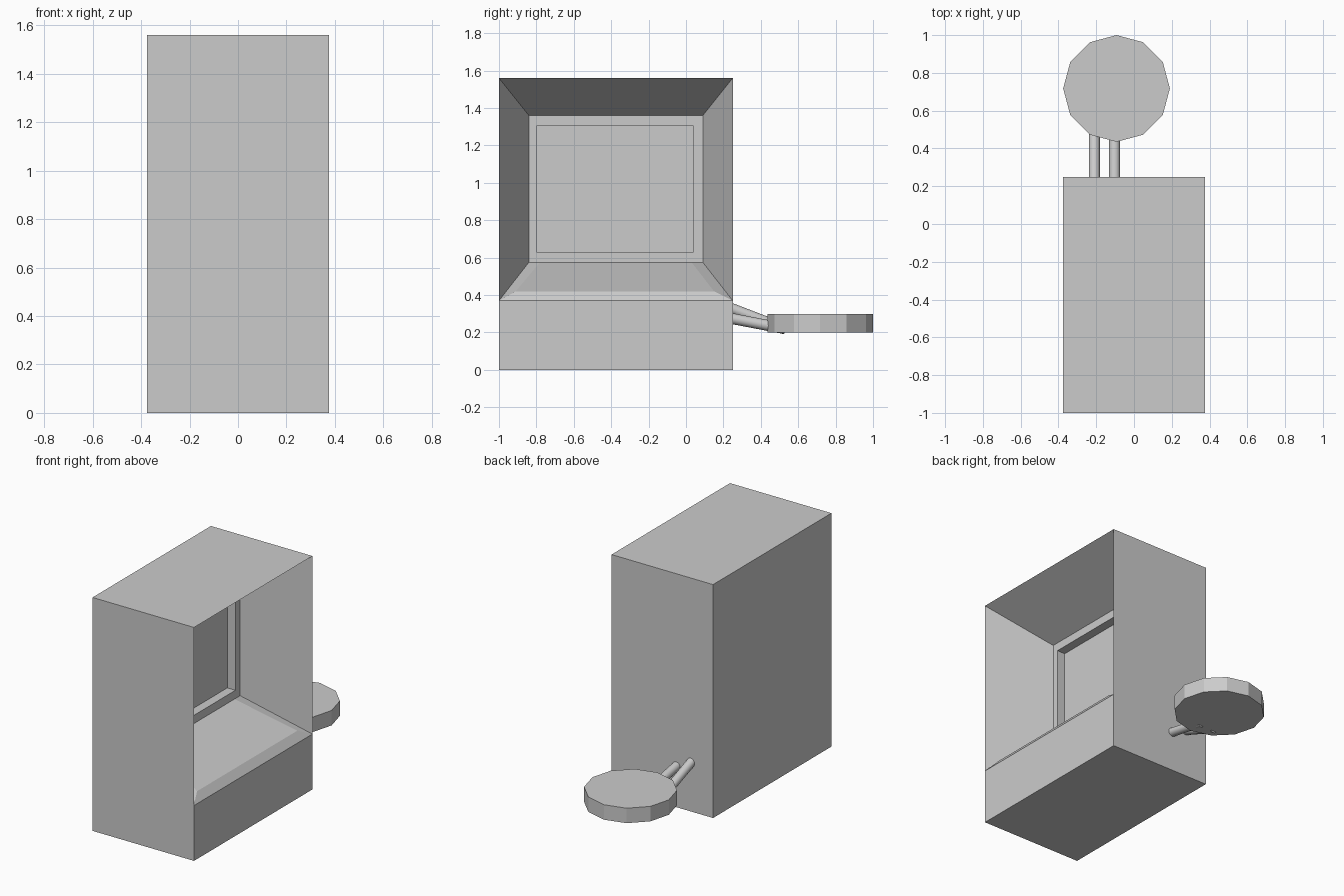
import bpy, bmesh, math
from mathutils import Vector

if "Cube" in bpy.data.objects:
    bpy.data.objects.remove(bpy.data.objects["Cube"])

grey = bpy.data.materials.new("plain_grey")
grey.diffuse_color = (0.6, 0.6, 0.6, 1)
grey.use_nodes = True
grey.node_tree.nodes["Principled BSDF"].inputs["Base Color"].default_value = grey.diffuse_color


def finish(name, bm):
    bmesh.ops.recalc_face_normals(bm, faces=bm.faces)
    mesh = bpy.data.meshes.new(name)
    bm.to_mesh(mesh)
    bm.free()
    mesh.materials.append(grey)
    obj = bpy.data.objects.new(name, mesh)
    bpy.context.collection.objects.link(obj)
    return obj


def step(bm, face, x, y0, y1, z0, z1):
    """Extrude a right-facing rectangle to a new rectangle, return its face."""
    face = bmesh.ops.extrude_discrete_faces(bm, faces=[face])["faces"][0]
    mid = face.calc_center_median()
    for v in face.verts:
        v.co = (x, y1 if v.co.y > mid.y else y0, z1 if v.co.z > mid.z else z0)
    return face


# Cabinet: a box with its right side split above the plinth
bm = bmesh.new()
bmesh.ops.create_cube(bm, size=1)
for v in bm.verts:
    v.co = (v.co.x * 0.75, v.co.y * 1.25 - 0.375, (v.co.z + 0.5) * 1.56)
bmesh.ops.bisect_plane(bm, geom=bm.verts[:] + bm.edges[:] + bm.faces[:],
                       plane_co=(0, 0, 0.37), plane_no=(0, 0, 1))
bm.normal_update()
opening = next(f for f in bm.faces
               if f.normal.x > 0.9 and f.calc_center_median().z > 0.5)

# Tapered hood, screen bezel and recessed screen
bezel = step(bm, opening, -0.047, -0.84, 0.09, 0.575, 1.36)
sill = next(f for e in bezel.edges for f in e.link_faces
            if f != bezel and f.calc_center_median().z < 0.5)
rim = step(bm, bezel, -0.047, -0.80, 0.04, 0.63, 1.305)
step(bm, rim, -0.107, -0.80, 0.04, 0.63, 1.305)

# Sill rebuilt as a raised control desk with sloping edges
corners = sorted(sill.verts, key=lambda v: (-v.co.x, v.co.y))
bmesh.ops.delete(bm, geom=[sill], context='FACES_ONLY')
fl, fr, bl, br = corners
tfl, tfr, tbl, tbr = [bm.verts.new(c) for c in (
    (0.334, -0.91, 0.42), (0.334, 0.15, 0.42),
    (-0.047, -0.78, 0.575), (-0.047, 0.03, 0.575))]
for quad in ((fl, fr, tfr, tfl), (fr, br, tbr, tfr),
             (fl, tfl, tbl, bl), (tfl, tfr, tbr, tbl)):
    bm.faces.new(quad)
finish("cabinet", bm)

# Twelve-sided seat
bm = bmesh.new()
bmesh.ops.create_cone(bm, cap_ends=True, segments=12,
                      radius1=0.2825, radius2=0.2825, depth=0.1)
bmesh.ops.translate(bm, verts=bm.verts, vec=(-0.0925, 0.7175, 0.25))
finish("seat", bm)


# Two round arms joining the seat to the cabinet
def arm(name, x, z_wall, z_seat):
    a, b = Vector((x, 0.22, z_wall)), Vector((x, 0.53, z_seat))
    bm = bmesh.new()
    bmesh.ops.create_cone(bm, cap_ends=True, segments=16, radius1=0.029,
                          radius2=0.029, depth=(b - a).length)
    turn = (b - a).to_track_quat('Z', 'Y')
    for v in bm.verts:
        v.co = turn @ v.co + (a + b) / 2
    obj = finish(name, bm)
    bpy.context.view_layer.objects.active = obj
    obj.select_set(True)
    bpy.ops.object.shade_smooth_by_angle(angle=math.radians(40))
    obj.select_set(False)


arm("upper_seat_arm", -0.21, 0.337, 0.218)
arm("lower_seat_arm", -0.103, 0.279, 0.22)
